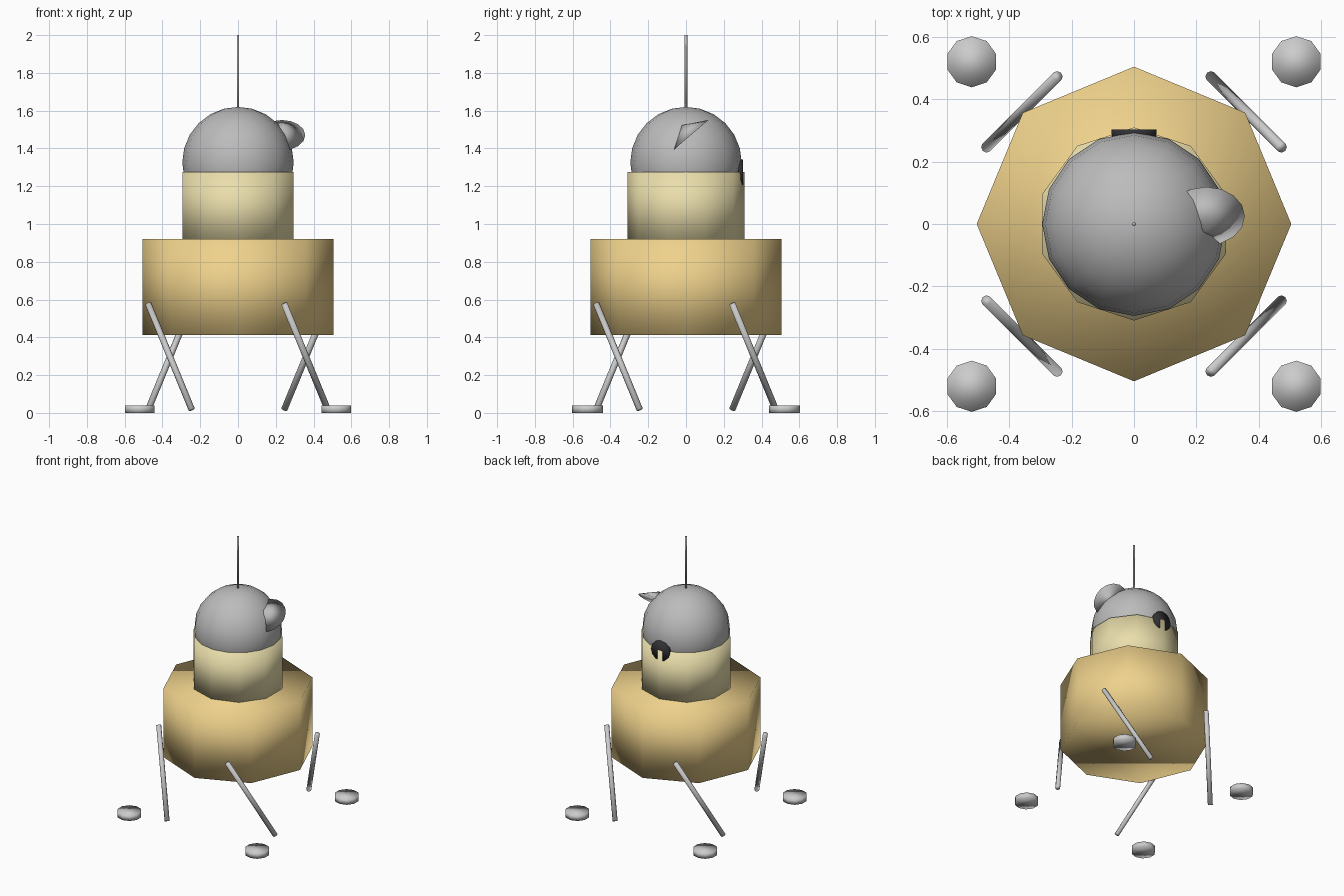
import bpy
from math import cos, sin, pi
from mathutils import Vector, Matrix

if "Cube" in bpy.data.objects:
    bpy.data.objects.remove(bpy.data.objects["Cube"])


def material(name, rgb):
    m = bpy.data.materials.new(name)
    m.diffuse_color = (*rgb, 1)
    m.use_nodes = True
    m.node_tree.nodes["Principled BSDF"].inputs["Base Color"].default_value = m.diffuse_color
    return m


GOLD = material("gold", (0.86, 0.64, 0.26))
CREAM = material("cream", (0.82, 0.73, 0.41))
GREY = material("mid_grey", (0.5, 0.5, 0.5))
DARK = material("dark", (0.03, 0.03, 0.035))


def finish(name, mat=None):
    ob = bpy.context.object
    ob.name = name
    if mat:
        ob.data.materials.append(mat)
    for p in ob.data.polygons:
        p.use_smooth = True
    return ob


def rod(name, a, b, radius, sides, mat=None, top=None):
    """Capped prism or cone running from point a to point b."""
    a, b = Vector(a), Vector(b)
    axis = b - a
    bpy.ops.mesh.primitive_cone_add(
        vertices=sides, radius1=radius, radius2=radius if top is None else top,
        depth=axis.length, location=(a + b) / 2,
        rotation=axis.to_track_quat('Z', 'Y').to_euler()
        if axis.xy.length > 1e-6 else (0, 0, 0))
    return finish(name, mat)


# Octagonal lower body and ten-sided upper cabin
rod("lower_body", (0, 0, 0.413), (0, 0, 0.92), 0.505, 8, GOLD)
rod("upper_cabin", (0, 0, 0.90), (0, 0, 1.275), 0.31, 10, CREAM)

# Dome
bpy.ops.mesh.primitive_uv_sphere_add(segments=16, ring_count=12, radius=0.295,
                                     location=(0, 0, 1.325))
finish("dome", GREY)

# Antenna
rod("antenna", (0, 0, 1.58), (0, 0, 2.0), 0.007, 6, GREY)

# Shallow dish half sunk into the dome
rim = Vector((0.232, 0.025, 1.47))
normal = Vector((0, -0.65, 0.76)).normalized()
rod("dish", rim, rim + normal * 0.07, 0.124, 16, GREY, top=0)

# Round hatch on the back of the cabin
rod("hatch", (0, 0.272, 1.27), (0, 0.303, 1.27), 0.072, 12, DARK)

# Slanted legs and foot pads, repeated around the body
for i, corner in enumerate(("back_right", "back_left", "front_left", "front_right")):
    turn = Matrix.Rotation(i * pi / 2, 3, 'Z')
    rod(corner + "_leg", turn @ Vector((0.245, 0.475, 0.018)),
        turn @ Vector((0.475, 0.245, 0.577)), 0.017, 8)
    x, y, _ = turn @ Vector((0.521, 0.521, 0))
    rod(corner + "_foot", (x, y, 0), (x, y, 0.04), 0.082, 10)
